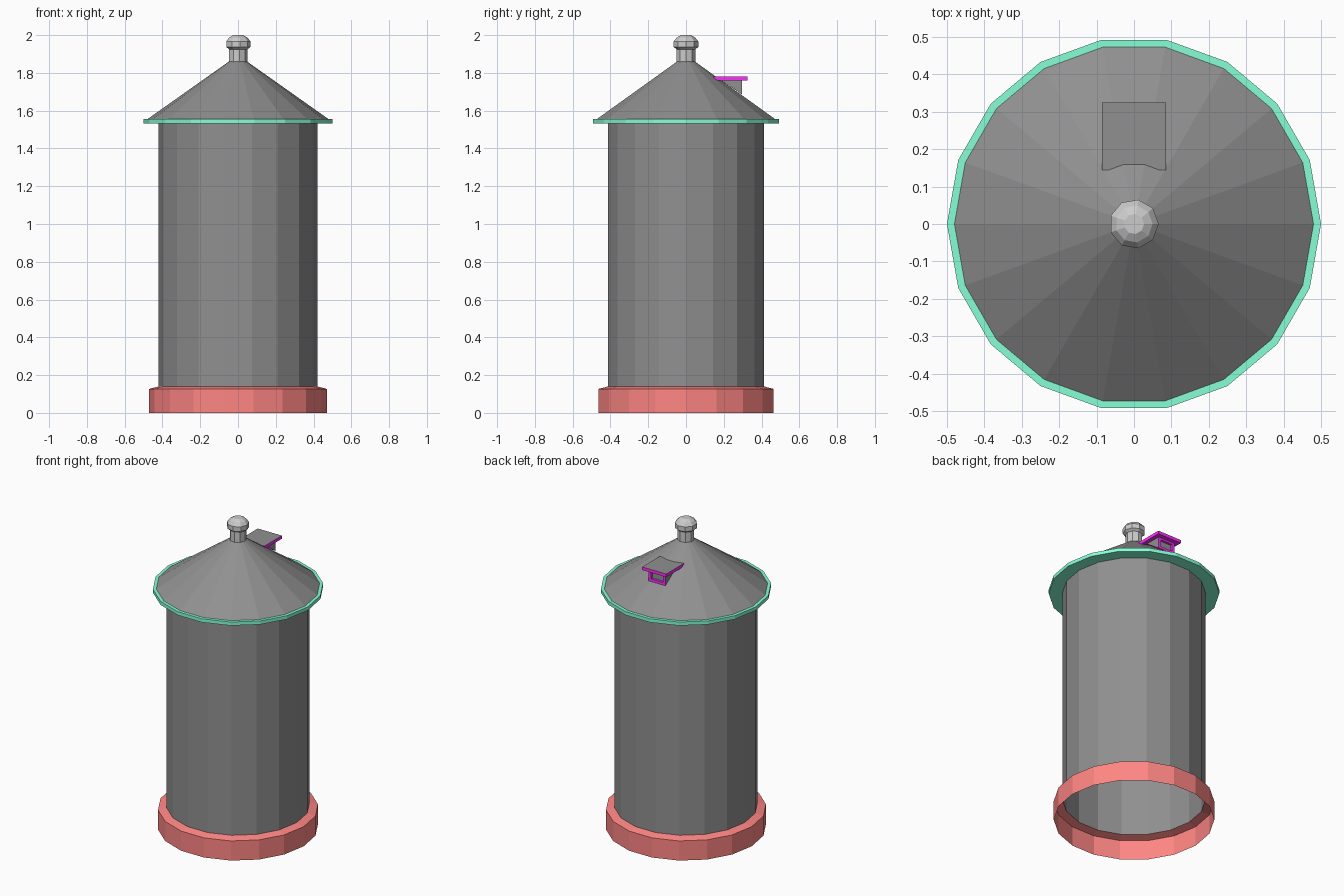
import bpy, bmesh, math

if "Cube" in bpy.data.objects:
    bpy.data.objects.remove(bpy.data.objects["Cube"])


def material(name, rgb):
    m = bpy.data.materials.new(name)
    m.diffuse_color = (*rgb, 1)
    m.use_nodes = True
    m.node_tree.nodes["Principled BSDF"].inputs["Base Color"].default_value = m.diffuse_color
    return m


CORAL = material("coral", (1.0, 0.24, 0.23))
TEAL = material("teal", (0.24, 1.0, 0.67))
MAGENTA = material("magenta", (1.0, 0.03, 1.0))
DARK = material("dark_grey", (0.28, 0.28, 0.28))


def add_object(name, bm, mat=None):
    mesh = bpy.data.meshes.new(name)
    bm.to_mesh(mesh)
    bm.free()
    obj = bpy.data.objects.new(name, mesh)
    bpy.context.collection.objects.link(obj)
    if mat:
        mesh.materials.append(mat)
    return obj


def lathe(name, profile, sides, mat=None, cap_top=False):
    """Open shell turned around z from (radius, height) points, bottom to top outside."""
    bm = bmesh.new()
    rings = []
    for r, z in profile:
        rings.append([bm.verts.new((r * math.cos(2 * math.pi * i / sides),
                                    r * math.sin(2 * math.pi * i / sides), z))
                      for i in range(sides)])
    for a, b in zip(rings, rings[1:]):
        for i in range(sides):
            j = (i + 1) % sides
            bm.faces.new((a[i], a[j], b[j], b[i]))
    if cap_top:
        bm.faces.new(rings[-1])
    return add_object(name, bm, mat)


def quads(name, faces, mat=None):
    bm = bmesh.new()
    for f in faces:
        bm.faces.new([bm.verts.new(p) for p in f])
    bmesh.ops.remove_doubles(bm, verts=bm.verts, dist=1e-5)
    return add_object(name, bm, mat)


# Round tower: open base skirt, wall, eave band and conical roof
N = 18
lathe("base_skirt", [(0.47, 0), (0.47, 0.127), (0.42, 0.14)], N, CORAL)
lathe("wall", [(0.42, 0.14), (0.42, 1.532)], N, DARK)
lathe("eave", [(0.42, 1.532), (0.50, 1.532), (0.50, 1.555), (0.48, 1.555)], N, TEAL)
lathe("roof", [(0.48, 1.555), (0.048, 1.86)], N, DARK)

# Finial
lathe("finial", [(0.05, 1.855), (0.05, 1.925), (0.066, 1.937), (0.066, 1.967),
                 (0.05, 1.987), (0.027, 2.0)], 9, cap_top=True)

# Dormer roof slab: coloured edges and underside, grey top
X, Y0, Y1, Z0, Z1 = 0.086, 0.145, 0.325, 1.76, 1.78
quads("dormer_slab", [
    [(X, Y1, Z0), (-X, Y1, Z0), (-X, Y1, Z1), (X, Y1, Z1)],
    [(X, Y0, Z0), (X, Y1, Z0), (X, Y1, Z1), (X, Y0, Z1)],
    [(-X, Y1, Z0), (-X, Y0, Z0), (-X, Y0, Z1), (-X, Y1, Z1)],
    [(-X, Y0, Z0), (-X, Y1, Z0), (X, Y1, Z0), (X, Y0, Z0)]], MAGENTA)
quads("dormer_slab_top", [[(-X, Y0, Z1), (X, Y0, Z1), (X, Y1, Z1), (-X, Y1, Z1)]], DARK)

# Dormer cheeks, reaching back into the roof
W, YF, ZB = 0.06, 0.296, 1.686
quads("dormer_cheeks", [[(s * W, YF, ZB), (s * W, YF, Z0), (s * W, 0.188, Z0)][::s]
                        for s in (1, -1)], DARK)

# Window frame with recessed grey pane
outer = [(W, ZB), (-W, ZB), (-W, Z0), (W, Z0)]
inner = [(0.042, ZB + 0.017), (-0.042, ZB + 0.017), (-0.042, Z0 - 0.012), (0.042, Z0 - 0.012)]
YP = YF - 0.015
frame = []
for i in range(4):
    j = (i + 1) % 4
    (ax, az), (bx, bz), (cx, cz), (dx, dz) = outer[i], outer[j], inner[j], inner[i]
    frame.append([(ax, YF, az), (bx, YF, bz), (cx, YF, cz), (dx, YF, dz)])
    frame.append([(dx, YF, dz), (cx, YF, cz), (cx, YP, cz), (dx, YP, dz)])
quads("dormer_window_frame", frame, MAGENTA)
quads("dormer_pane", [[(x, YP, z) for x, z in inner]], DARK)
